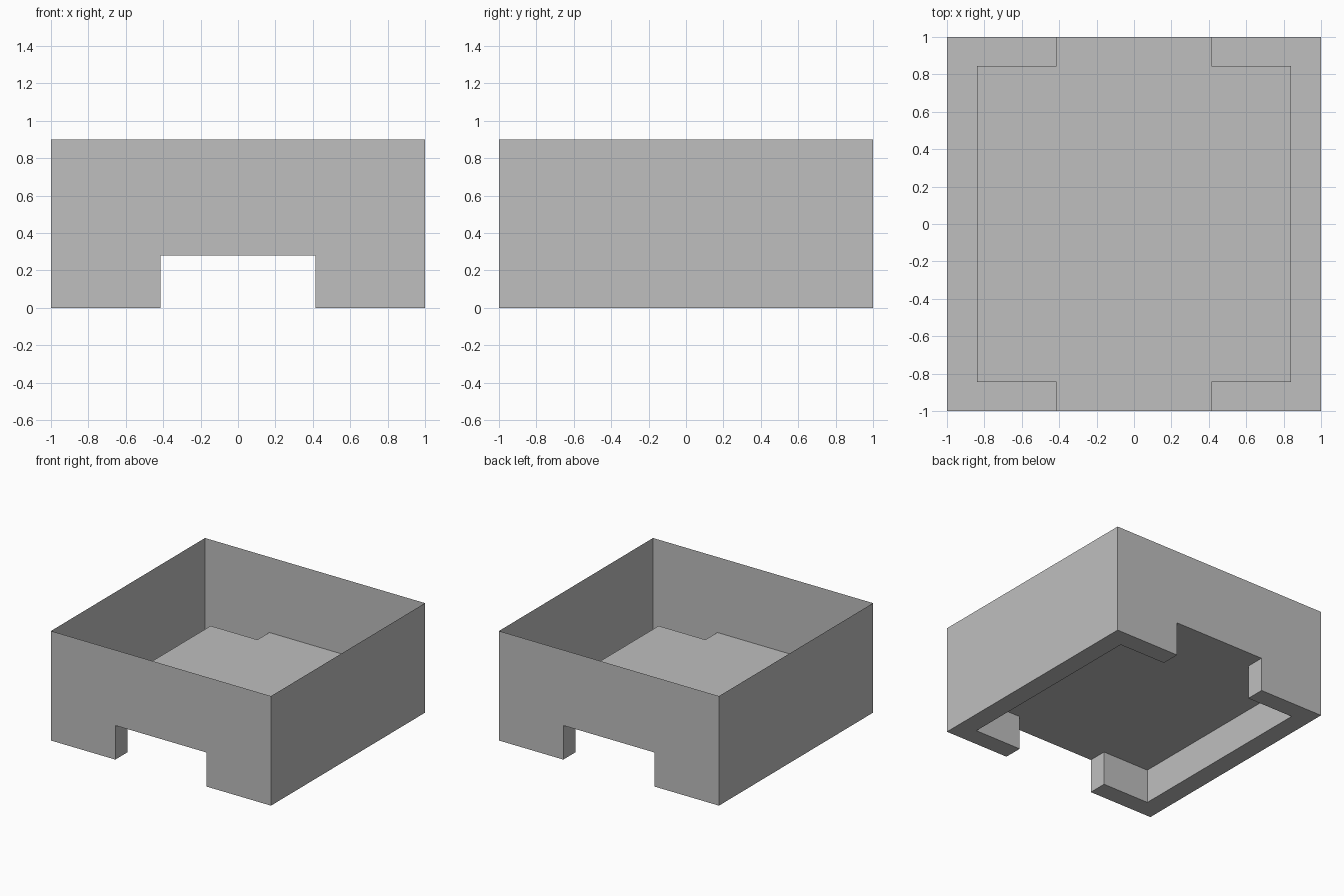
import bpy
from mathutils import Vector

cube = bpy.data.objects.get("Cube")
if cube:
    bpy.data.objects.remove(cube, do_unlink=True)

HEIGHT, FLOOR = 0.9, 0.28     # rim height, raised floor height
GAP = 0.415                   # half width of the front and back openings
IN_X, IN_Y = 0.84, 0.845      # inner edge of the feet

grey = bpy.data.materials.new("plain_grey")
grey.use_nodes = True
colour = (0.52, 0.52, 0.52, 1)
grey.diffuse_color = colour
grey.node_tree.nodes["Principled BSDF"].inputs["Base Color"].default_value = colour


def sheet(name, faces, mirror=False):
    """Make an object from polygons; each one is (points, outward direction)."""
    verts, polys = [], []
    for points, outward in faces:
        normal = sum((Vector(a).cross(Vector(b))
                      for a, b in zip(points, points[1:] + points[:1])), Vector())
        if normal.dot(Vector(outward)) < 0:
            points = points[::-1]
        polys.append(range(len(verts), len(verts) + len(points)))
        verts += points
    mesh = bpy.data.meshes.new(name)
    mesh.from_pydata(verts, [], [list(p) for p in polys])
    mesh.materials.append(grey)
    obj = bpy.data.objects.new(name, mesh)
    bpy.context.collection.objects.link(obj)
    if mirror:
        obj.modifiers.new("Mirror", 'MIRROR').use_mirror_merge = False
    return obj


# Thin outer walls: notched front and back, plain sides, open top
notched = [(-1, 0), (-GAP, 0), (-GAP, FLOOR), (GAP, FLOOR),
           (GAP, 0), (1, 0), (1, HEIGHT), (-1, HEIGHT)]
plain = [(-1, 0), (1, 0), (1, HEIGHT), (-1, HEIGHT)]
walls = []
for s in (-1, 1):
    walls.append(([(x, s, z) for x, z in notched], (0, s, 0)))
    walls.append(([(s, y, z) for y, z in plain], (s, 0, 0)))
sheet("outer_walls", walls)

# Inner edge of one C-shaped foot, running from front to back
inner = [(GAP, -1), (GAP, -IN_Y), (IN_X, -IN_Y),
         (IN_X, IN_Y), (GAP, IN_Y), (GAP, 1)]

# Raised floor with tabs reaching the front and back walls
outline = inner + [(-x, y) for x, y in reversed(inner)]
sheet("raised_floor", [([(x, y, FLOOR) for x, y in outline], (0, 0, -1))])

# Feet: sole plus risers up to the floor, mirrored to the other side
feet = [([(x, y, 0) for x, y in inner + [(1, 1), (1, -1)]], (0, 0, -1))]
for (x0, y0), (x1, y1) in zip(inner, inner[1:]):
    riser = [(x0, y0, 0), (x1, y1, 0), (x1, y1, FLOOR), (x0, y0, FLOOR)]
    feet.append((riser, (y0 - y1, x1 - x0, 0)))
sheet("feet", feet, mirror=True)
